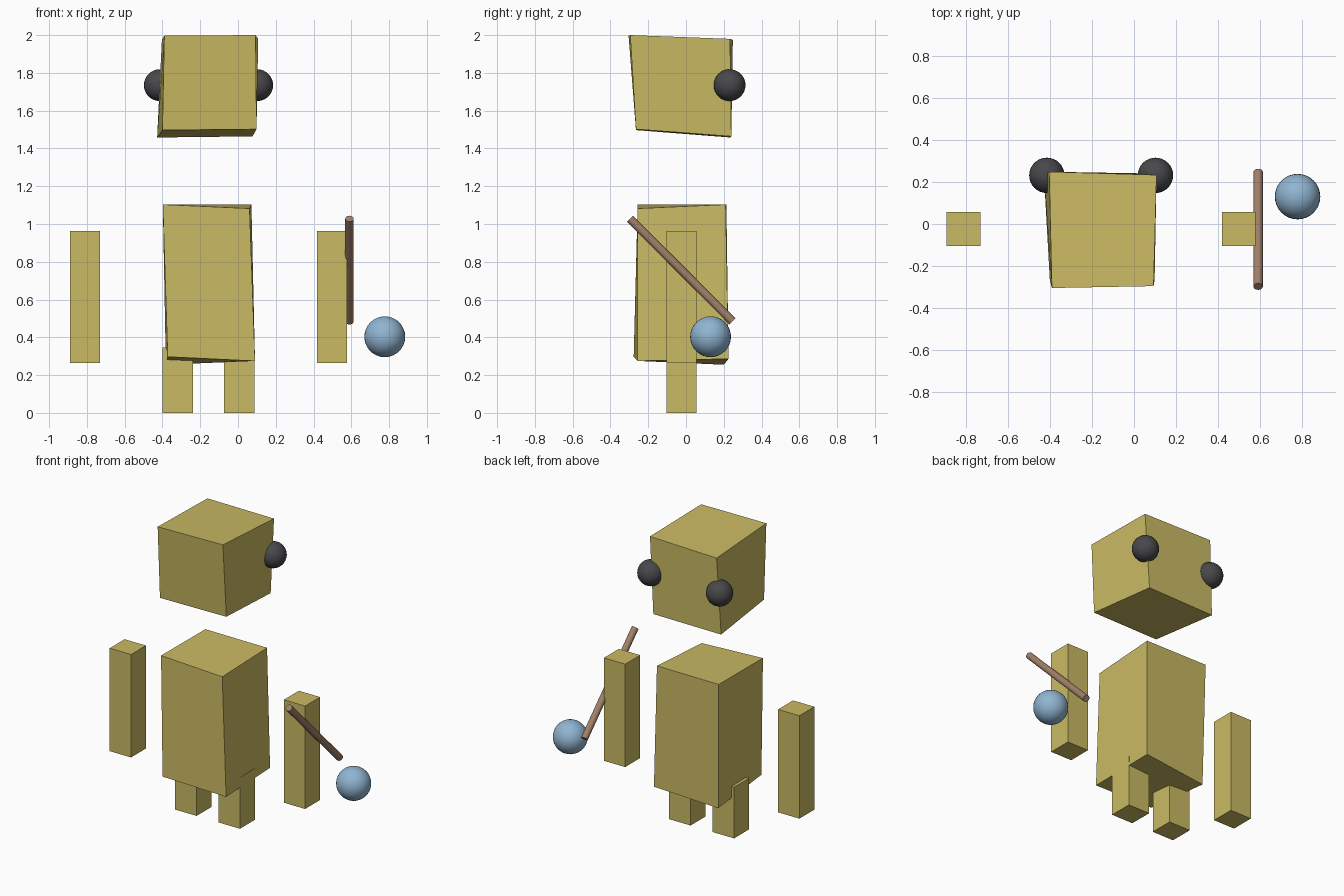
import bpy, bmesh, math
from mathutils import Vector

if "Cube" in bpy.data.objects:
    bpy.data.objects.remove(bpy.data.objects["Cube"])


def material(name, rgb):
    m = bpy.data.materials.new(name)
    m.diffuse_color = (*rgb, 1)
    m.use_nodes = True
    m.node_tree.nodes["Principled BSDF"].inputs["Base Color"].default_value = m.diffuse_color
    return m


YELLOW = material("mustard yellow", (0.59, 0.49, 0.125))
DARK = material("charcoal", (0.065, 0.065, 0.072))
BROWN = material("wood brown", (0.36, 0.22, 0.14))
BLUE = material("sky blue", (0.28, 0.46, 0.64))


def hexahedron(name, corners, mat):
    """Box from bottom ring then top ring: front left, front right, back right, back left."""
    bm = bmesh.new()
    v = [bm.verts.new(c) for c in corners]
    bm.faces.new(v[3::-1])
    bm.faces.new(v[4:])
    for i in range(4):
        j = (i + 1) % 4
        bm.faces.new((v[i], v[j], v[j + 4], v[i + 4]))
    bmesh.ops.recalc_face_normals(bm, faces=bm.faces)
    mesh = bpy.data.meshes.new(name)
    bm.to_mesh(mesh)
    bm.free()
    ob = bpy.data.objects.new(name, mesh)
    bpy.context.collection.objects.link(ob)
    mesh.materials.append(mat)


def box(name, x0, x1, y0, y1, z0, z1, mat):
    hexahedron(name, [(x, y, z) for z in (z0, z1)
                      for x, y in ((x0, y0), (x1, y0), (x1, y1), (x0, y1))], mat)


def finish(name, mat):
    ob = bpy.context.object
    ob.name = name
    ob.data.materials.append(mat)
    bpy.ops.object.shade_smooth_by_angle(angle=math.radians(40))


def ball(name, centre, r, mat):
    bpy.ops.mesh.primitive_uv_sphere_add(segments=32, ring_count=16, radius=r, location=centre)
    finish(name, mat)


# Head: slightly skewed block
hexahedron("head", [
    (-0.40, -0.265, 1.497), (0.098, -0.265, 1.502), (0.077, 0.24, 1.464), (-0.428, 0.235, 1.458),
    (-0.39, -0.304, 1.997), (0.093, -0.295, 2.0), (0.107, 0.233, 1.98), (-0.403, 0.248, 1.975)], YELLOW)

# Body: slightly skewed block
hexahedron("body", [
    (-0.372, -0.277, 0.297), (0.09, -0.256, 0.275), (0.083, 0.225, 0.286), (-0.382, 0.20, 0.255),
    (-0.398, -0.256, 1.103), (0.061, -0.256, 1.082), (0.071, 0.21, 1.103), (-0.395, 0.214, 1.103)], YELLOW)

# Arms and legs
for side, arm_x, leg_x in (("left", -0.89, -0.40), ("right", 0.417, -0.074)):
    box(side + "_arm", arm_x, arm_x + 0.16, -0.104, 0.056, 0.265, 0.963, YELLOW)
    box(side + "_leg", leg_x, leg_x + 0.162, -0.104, 0.056, 0.0, 0.347, YELLOW)

# Round balls on the back corners of the head
for side, x in (("left", -0.414), ("right", 0.102)):
    ball(side + "_head_ball", (x, 0.231, 1.735), 0.084, DARK)

# Slanted rod beside the right arm
a, b = Vector((0.59, -0.297, 1.028)), Vector((0.59, 0.246, 0.484))
bpy.ops.mesh.primitive_cylinder_add(vertices=16, radius=0.0225, depth=(b - a).length,
                                    location=(a + b) / 2,
                                    rotation=(b - a).to_track_quat('Z', 'Y').to_euler())
finish("rod", BROWN)

# Blue ball at the lower end of the rod
ball("blue_ball", (0.777, 0.13, 0.403), 0.108, BLUE)
